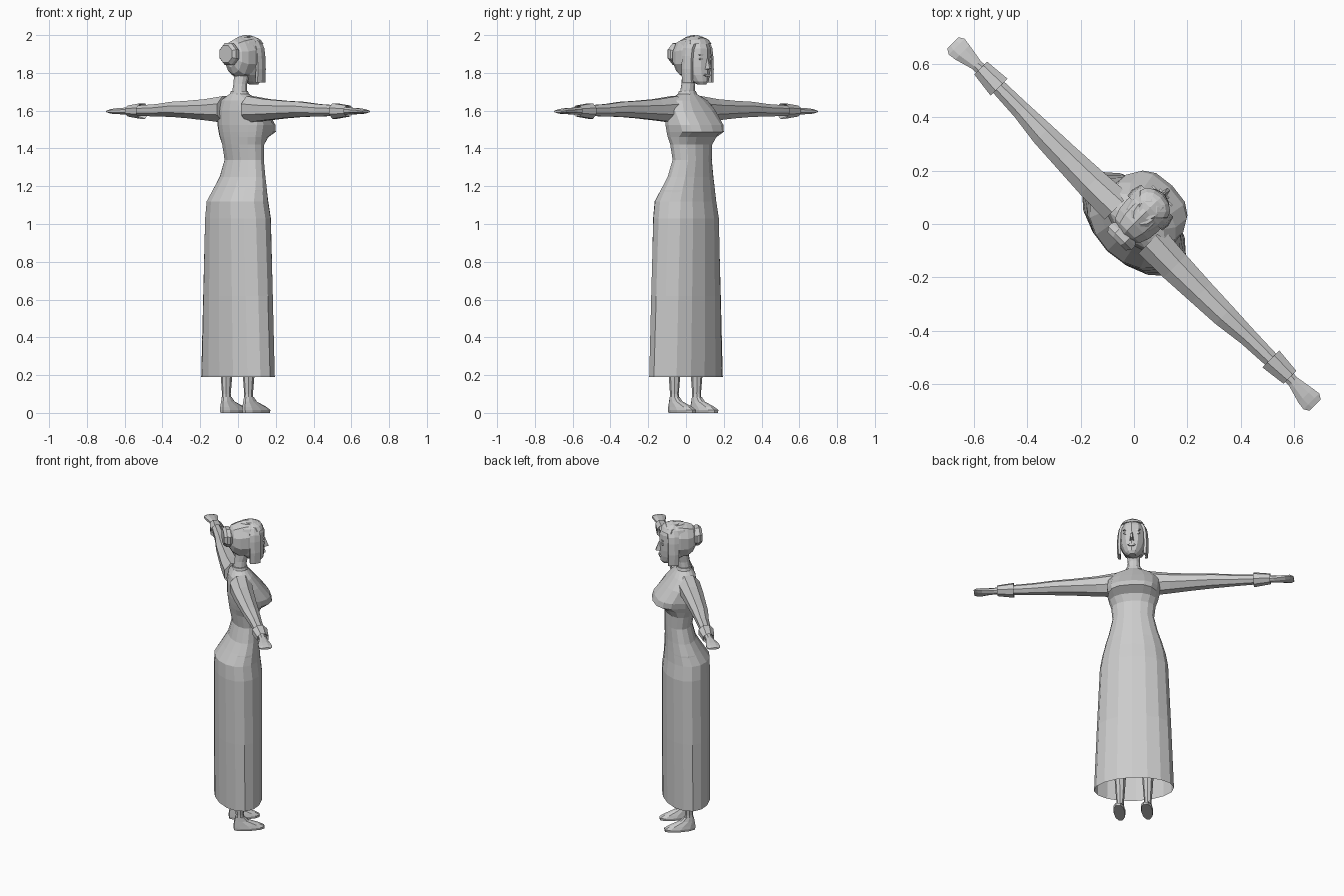
import bpy, bmesh, math
from mathutils import Matrix

grey = bpy.data.materials.new("plain_grey")
grey.diffuse_color = (0.6, 0.6, 0.6, 1)
TURN = Matrix.Rotation(math.radians(-45), 4, 'Z')  # built facing +Y, then turned to face +X+Y


def loft(name, rings, cap_start=True, cap_end=True):
    """Skin a list of equal-length closed point rings."""
    bm = bmesh.new()
    rows = [[bm.verts.new(p) for p in r] for r in rings]
    n = len(rows[0])
    for a, b in zip(rows, rows[1:]):
        for i in range(n):
            j = (i + 1) % n
            bm.faces.new((a[i], a[j], b[j], b[i]))
    if cap_start:
        bm.faces.new(rows[0][::-1])
    if cap_end:
        bm.faces.new(rows[-1])
    bmesh.ops.recalc_face_normals(bm, faces=bm.faces)
    bm.transform(TURN)
    me = bpy.data.meshes.new(name)
    bm.to_mesh(me)
    bm.free()
    me.materials.append(grey)
    ob = bpy.data.objects.new(name, me)
    bpy.context.collection.objects.link(ob)
    return ob


def spow(v, p):
    return math.copysign(abs(v) ** p, v)


def level(z, a, yb, yf, n=16, p=1.0, x0=0.0, mid=None):
    """Horizontal ring: half width a, back yb, front yf; p < 1 squares off the front."""
    m = (yb + yf) / 2 if mid is None else mid
    pts = []
    for i in range(n):
        t = 2 * math.pi * i / n
        c, s = math.cos(t), math.sin(t)
        q = p if s > 0 else 1
        pts.append((x0 + a * spow(c, q), m + (yf - m if s > 0 else m - yb) * spow(s, q), z))
    return pts


def across(x, y, z, hy, hz, n=8):
    """Ring facing along X, for arms and hands."""
    return [(x, y + hy * math.cos(2 * math.pi * (i + .5) / n) * 1.08,
             z + hz * math.sin(2 * math.pi * (i + .5) / n) * 1.08) for i in range(n)]


def facing(y, z, a, h, n=10):
    """Ring facing along Y, for the hair."""
    return [(a * math.cos(2 * math.pi * (i + .5) / n), y,
             z + h * math.sin(2 * math.pi * (i + .5) / n)) for i in range(n)]


def plate(name, x, z, y, w, h, d=0.008):
    """Thin diamond-ended plate on the face."""
    shape = [(-w, 0), (-w * .5, h), (w * .5, h), (w, 0), (w * .5, -h), (-w * .5, -h)]
    loft(name, [[(x + u, yy, z + v) for u, v in shape] for yy in (y - d, y)])


# skirt, open at the hem
loft("skirt", [level(.19, .24, -.14, .14), level(.62, .223, -.142, .142),
               level(1.03, .205, -.143, .143), level(1.12, .19, -.14, .132),
               level(1.19, .168, -.095, .128)], False, False)

# bodice with pointed bust
loft("bodice", [level(1.10, .188, -.135, .13),
                level(1.18, .172, -.10, .128),
                level(1.25, .147, -.058, .126),
                level(1.34, .125, -.035, .128),
                level(1.42, .133, -.05, .128),
                level(1.46, .145, -.056, .15, p=.85, mid=.03),
                level(1.488, .152, -.06, .203, p=.72, mid=.03),
                level(1.525, .16, -.064, .19, p=.72, mid=.03),
                level(1.60, .16, -.064, .13, p=.85, mid=.02),
                level(1.655, .13, -.055, .085),
                level(1.69, .05, -.035, .055)])

# collar and neck
loft("collar", [level(1.675, .058, -.038, .062, 12), level(1.705, .048, -.034, .054, 12)])
loft("neck", [level(1.69, .042, -.03, .05, 12), level(1.74, .036, -.022, .055, 12),
              level(1.79, .04, -.015, .075, 12)])

# head
loft("head", [level(1.738, .022, .095, .142, 12), level(1.755, .042, .05, .155, 12),
              level(1.79, .062, .0, .159, 12), level(1.83, .073, -.03, .161, 12),
              level(1.88, .077, -.04, .162, 12), level(1.93, .077, -.04, .16, 12),
              level(1.965, .066, -.02, .145, 12), level(1.988, .04, .01, .115, 12)])

# hair: back shell, arched front band with hanging ends, bun
loft("back_hair", [facing(-.055, 1.89, .04, .06), facing(-.035, 1.885, .068, .09),
                   facing(.0, 1.88, .083, .11), facing(.045, 1.883, .088, .117),
                   facing(.065, 1.885, .086, .115)])


def arch(y, grow, n=9):
    outer = [(.09 + grow, 1.748), (.094 + grow, 1.82)]
    outer += [((.09 + grow) * math.cos(math.pi * i / (n - 1)),
               1.89 + (.108 + grow) * math.sin(math.pi * i / (n - 1))) for i in range(n)]
    outer += [(-.094 - grow, 1.82), (-.09 - grow, 1.748)]
    inner = [(x * .82, 1.89 + (z - 1.89) * (.86 if z > 1.85 else 1)) for x, z in reversed(outer)]
    return [(x, y, z) for x, z in outer + inner]


loft("front_hair_band", [arch(.058, -.002), arch(.085, .002), arch(.122, -.008)])
loft("front_hair", [level(1.952, .072, .06, .153, 12), level(1.975, .06, .05, .14, 12),
                    level(1.992, .035, .04, .11, 12)])
loft("bun", [facing(-.03, 1.895, .045, .045, 8), facing(-.055, 1.898, .066, .062, 8),
             facing(-.075, 1.9, .066, .062, 8), facing(-.092, 1.9, .052, .048, 8)])

# face details
loft("nose", [[(-.014, .15, 1.818), (.014, .15, 1.818), (.007, .185, 1.822), (-.007, .185, 1.822)],
              [(-.006, .155, 1.875), (.006, .155, 1.875), (.003, .165, 1.875), (-.003, .165, 1.875)]])
plate("mouth", 0, 1.788, .164, .024, .007)
for s in (-1, 1):
    side = "left" if s < 0 else "right"
    plate(side + "_eye", s * .033, 1.873, .153, .016, .006)
    plate(side + "_eyebrow", s * .034, 1.895, .153, .019, .003)

    # sleeve, cuff and hand
    loft(side + "_sleeve", [across(s * x, y, z, hy, hz) for x, y, z, hy, hz in (
        (.09, .0, 1.607, .066, .07), (.22, -.004, 1.605, .06, .056),
        (.36, -.004, 1.606, .052, .046), (.48, -.003, 1.607, .046, .04),
        (.6, .002, 1.602, .035, .033), (.75, .004, 1.6, .028, .027))])
    loft(side + "_cuff", [across(s * .77, .005, 1.6, .03, .028), across(s * .72, .005, 1.598, .045, .041),
                          across(s * .82, .007, 1.598, .034, .029), across(s * .80, .007, 1.598, .024, .02)])
    loft(side + "_hand", [across(s * x, y, z, hy, hz) for x, y, z, hy, hz in (
        (.78, .005, 1.6, .023, .02), (.84, .004, 1.598, .022, .018),
        (.91, .0, 1.597, .038, .015), (.94, .0, 1.596, .042, .011), (.96, .0, 1.595, .03, .006))])

    # leg and shoe
    cx = s * .083
    loft(side + "_leg", [level(z, a, yb, yf, 8, x0=cx) for z, a, yb, yf in (
        (.03, .026, -.035, .03), (.1, .022, -.028, .02),
        (.19, .029, -.035, .028), (.45, .045, -.05, .045))])
    loft(side + "_shoe", [level(z, a, yb, yf, 10, .8, cx) for z, a, yb, yf in (
        (0, .034, -.043, .147), (.015, .037, -.045, .149),
        (.032, .033, -.044, .12), (.06, .026, -.038, .05), (.085, .023, -.032, .026))])
